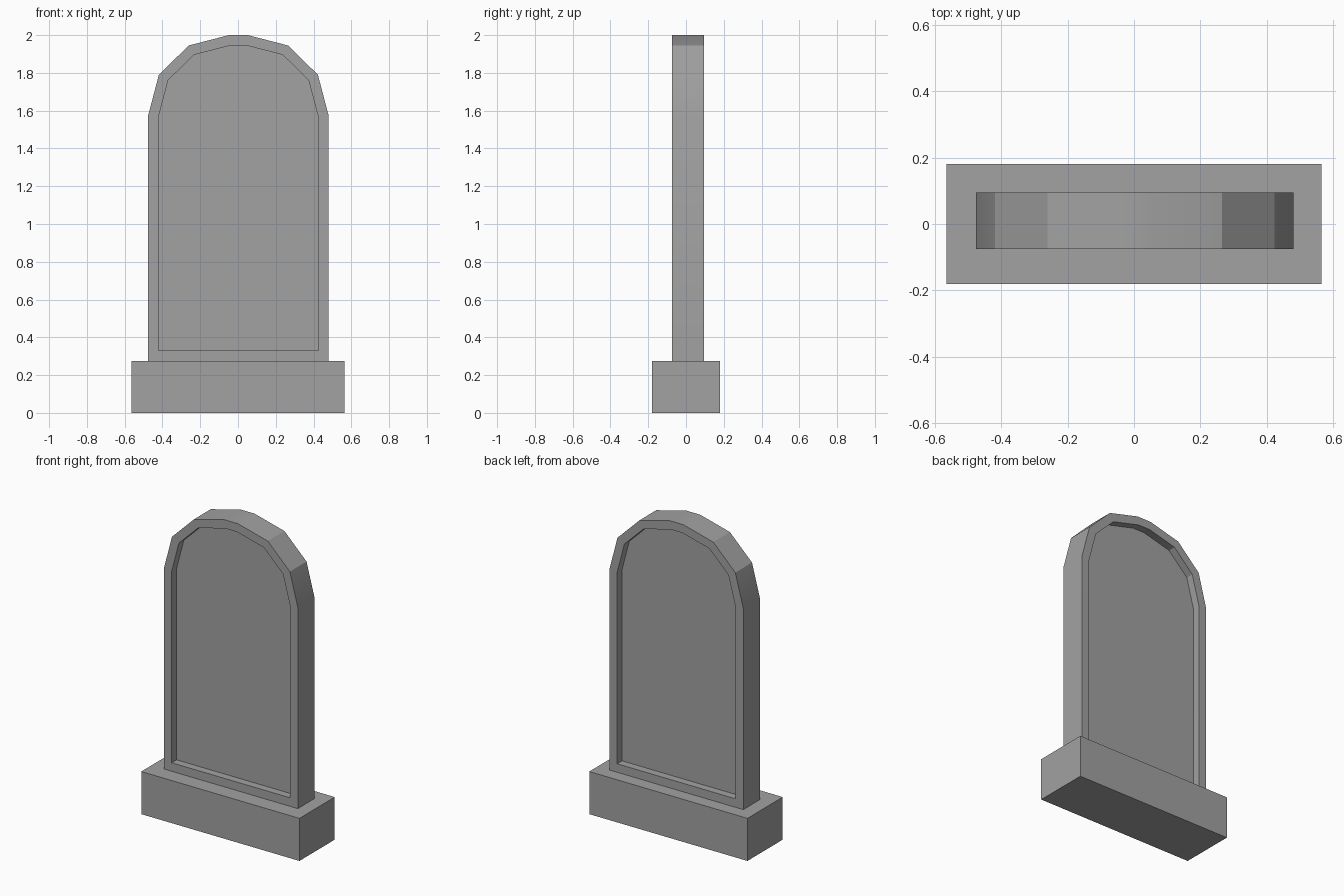
import bpy
import bmesh
import math
from mathutils import Vector

cube = bpy.data.objects.get("Cube")
if cube:
    bpy.data.objects.remove(cube, do_unlink=True)

# One plain stone colour
stone = bpy.data.materials.new("grey_stone")
stone.use_nodes = True
colour = (0.36, 0.36, 0.36, 1.0)
stone.diffuse_color = colour
stone.node_tree.nodes["Principled BSDF"].inputs["Base Color"].default_value = colour


def add_object(name, bm):
    bmesh.ops.recalc_face_normals(bm, faces=bm.faces[:])
    mesh = bpy.data.meshes.new(name)
    bm.to_mesh(mesh)
    bm.free()
    mesh.materials.append(stone)
    obj = bpy.data.objects.new(name, mesh)
    bpy.context.collection.objects.link(obj)
    return obj


# Plinth block
BASE_TOP = 0.275
bm = bmesh.new()
bmesh.ops.create_cube(bm, size=1)
bmesh.ops.scale(bm, vec=(1.13, 0.36, BASE_TOP), verts=bm.verts)
bmesh.ops.translate(bm, vec=(0, 0, BASE_TOP / 2), verts=bm.verts)
add_object("plinth", bm)

# Arched slab: half outline mirrored, then given thickness
FRONT, BACK, CENTRE = -0.075, 0.095, 0.002
half = [(0.478, BASE_TOP), (0.478, 1.573), (0.421, 1.79), (0.263, 1.945), (0.05, 2.0)]
outline = half + [(-x, z) for x, z in reversed(half)]
bm = bmesh.new()
face = bm.faces.new([bm.verts.new((x + CENTRE, FRONT, z)) for x, z in outline])
extruded = bmesh.ops.extrude_face_region(bm, geom=[face], use_keep_orig=True)
back_verts = [g for g in extruded["geom"] if isinstance(g, bmesh.types.BMVert)]
bmesh.ops.translate(bm, vec=(0, BACK - FRONT, 0), verts=back_verts)
bmesh.ops.recalc_face_normals(bm, faces=bm.faces[:])

# Recessed panel on the front and the back
RIM, DEPTH = 0.055, 0.05
panels = [f for f in bm.faces if abs(f.normal.y) > 0.9]
for panel in panels:
    inward = Vector((0, -math.copysign(DEPTH, panel.normal.y), 0))
    bmesh.ops.inset_region(bm, faces=[panel], thickness=RIM, use_even_offset=True)
    sunk = bmesh.ops.extrude_discrete_faces(bm, faces=[panel])["faces"][0]
    bmesh.ops.translate(bm, vec=inward, verts=sunk.verts[:])
slab = add_object("arched_slab", bm)

# Soften only the gentle bends of the arch
bpy.ops.object.select_all(action="DESELECT")
slab.select_set(True)
bpy.context.view_layer.objects.active = slab
bpy.ops.object.shade_smooth_by_angle(angle=math.radians(25))
